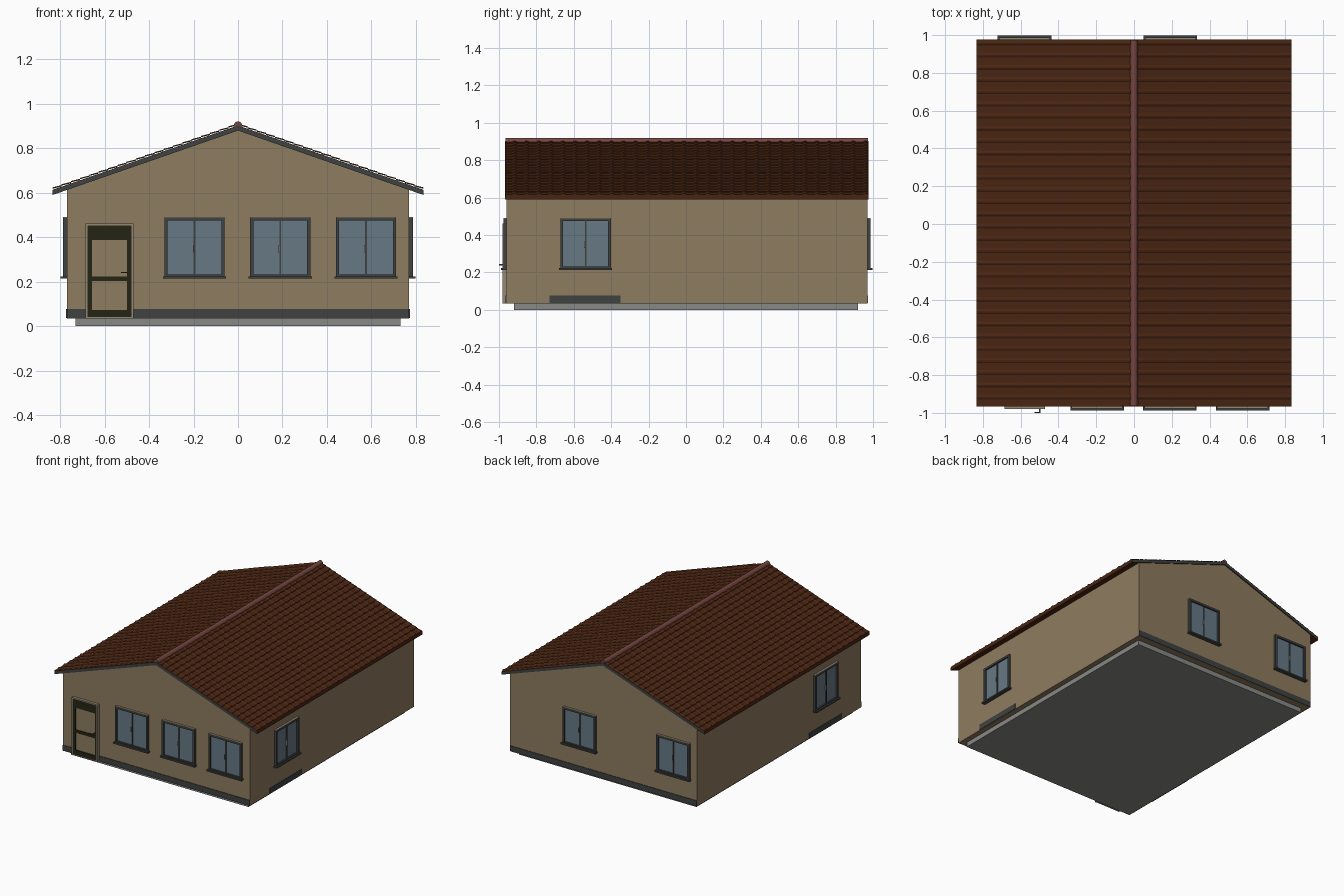
import bpy, bmesh, math
from mathutils import Matrix, Vector

if "Cube" in bpy.data.objects:
    bpy.data.objects.remove(bpy.data.objects["Cube"], do_unlink=True)


def material(name, rgb):
    m = bpy.data.materials.new(name)
    m.use_nodes = True
    m.diffuse_color = (*rgb, 1)
    m.node_tree.nodes["Principled BSDF"].inputs["Base Color"].default_value = (*rgb, 1)
    return m


WALL = material("tan plaster", (0.27, 0.20, 0.115))
SLATE = material("dark slate", (0.05, 0.055, 0.052))
GLASS = material("blue grey glass", (0.135, 0.19, 0.235))
CONCRETE = material("grey concrete", (0.25, 0.25, 0.24))
TILE = material("brown roof tile", (0.066, 0.018, 0.006))
RIDGE = material("red clay ridge", (0.18, 0.062, 0.052))
DOOR = material("dark olive door", (0.018, 0.018, 0.007))
TRIM = material("pale trim", (0.30, 0.25, 0.17))

WALL_X, FRONT, BACK = 0.77, -0.96, 0.97
EAVE_X, SLOPE, PEAK = 0.835, 0.347, 0.902


def finish(name, bm, mats, matrix=None):
    bmesh.ops.recalc_face_normals(bm, faces=bm.faces)
    mesh = bpy.data.meshes.new(name)
    bm.to_mesh(mesh)
    bm.free()
    for m in mats:
        mesh.materials.append(m)
    ob = bpy.data.objects.new(name, mesh)
    if matrix:
        ob.matrix_world = matrix
    bpy.context.collection.objects.link(ob)
    return ob


def boxes(name, parts, matrix=None):
    """Join boxes given as (material, x range, y range, z range)."""
    bm, mats = bmesh.new(), []
    for mat, *spans in parts:
        if mat not in mats:
            mats.append(mat)
        size = [b - a for a, b in spans]
        mid = Vector([(a + b) / 2 for a, b in spans])
        new = bmesh.ops.create_cube(bm, size=1, matrix=Matrix.Translation(mid) @ Matrix.Diagonal((*size, 1)))
        for f in {f for v in new["verts"] for f in v.link_faces}:
            f.material_index = mats.index(mat)
    return finish(name, bm, mats, matrix)


def prism(name, outline, y0, y1, mats, rule=None):
    """Extrude an x-z outline along y."""
    bm = bmesh.new()
    face = bm.faces.new([bm.verts.new((x, y0, z)) for x, z in outline])
    new = bmesh.ops.extrude_face_region(bm, geom=[face])["geom"]
    bmesh.ops.translate(bm, vec=(0, y1 - y0, 0), verts=[v for v in new if isinstance(v, bmesh.types.BMVert)])
    bm.normal_update()
    if rule:
        for f in bm.faces:
            f.material_index = rule(f)
    return finish(name, bm, mats)


def roof_z(x, drop=0):
    return PEAK - drop - SLOPE * abs(x)


# Base and walls
boxes("foundation", [(CONCRETE, (-0.73, 0.73), (-0.92, 0.92), (0, 0.04))])
prism("walls", [(-WALL_X, 0.035), (WALL_X, 0.035), (WALL_X, roof_z(WALL_X, 0.01)),
                (0, roof_z(0, 0.01)), (-WALL_X, roof_z(WALL_X, 0.01))], FRONT, BACK, [WALL])

# Dark skirting on the gable ends and short plates on the sides
for name, y in (("front_skirting", FRONT), ("back_skirting", BACK)):
    boxes(name, [(SLATE, (-WALL_X, WALL_X), (y - 0.004, y + 0.004), (0.036, 0.077))])
for name, x in (("left_skirting", WALL_X), ("right_skirting", -WALL_X)):
    boxes(name, [(SLATE, (x - 0.004, x + 0.004), (-0.73, -0.35), (0.036, 0.077))])

# Roof deck with slate gable edges
xs = (-EAVE_X, 0, EAVE_X)
outline = [(x, roof_z(x)) for x in xs] + [(x, roof_z(x, 0.023)) for x in reversed(xs)]
prism("roof_deck", outline, FRONT - 0.007, BACK + 0.007, [TILE, SLATE],
      lambda f: 1 if abs(f.normal.y) > 0.5 else 0)

# Rolled tiles: rounded ribs down the slope, stepped course by course
RIBS, COURSES = 30, 20
RIB_SHAPE = ((0, 0), (0.55, 0), (0.64, 0.004), (0.75, 0.006), (0.86, 0.004), (0.95, 0))


def tile_slope(name, side):
    bm = bmesh.new()
    y0, y1 = FRONT - 0.005, BACK + 0.005
    pitch = (y1 - y0) / RIBS
    profile = [(y0 + (i + t) * pitch, h) for i in range(RIBS) for t, h in RIB_SHAPE] + [(y1, 0)]
    rows = []
    for c in range(COURSES):
        for t, lift in ((0, 0.001), (1, 0.005)):
            x = EAVE_X * (c + t) / COURSES
            rows.append([bm.verts.new((side * x, y, roof_z(x) + lift + h)) for y, h in profile])
    x = EAVE_X
    rows.append([bm.verts.new((side * x, y, roof_z(x, 0.004))) for y, h in profile])
    for upper, lower in zip(rows, rows[1:]):
        for i in range(len(profile) - 1):
            loop = [upper[i], upper[i + 1], lower[i + 1], lower[i]]
            bm.faces.new(loop if side < 0 else loop[::-1])
    ob = finish(name, bm, [TILE])
    if ob.data.polygons[0].normal.z < 0:
        ob.data.flip_normals()


tile_slope("left_roof_tiles", 1)
tile_slope("right_roof_tiles", -1)

# Half-round ridge cap
arc = [(0.02 * math.cos(a), 0.898 + 0.022 * math.sin(a))
       for a in (math.pi * i / 8 for i in range(9))]
prism("ridge_cap", arc, FRONT - 0.004, BACK + 0.004, [RIDGE])


# Two-sash window; local wall plane is y = 0 and outward is -y
def window(name, matrix):
    w, z0, z1 = 0.135, 0.22, 0.49
    parts = [
        (GLASS, (-w + 0.01, w - 0.01), (-0.005, 0.01), (z0, z1 - 0.01)),
        (SLATE, (-w, w), (-0.017, 0), (z1 - 0.016, z1 - 0.003)),
        (TRIM, (-w, w), (-0.016, 0), (z1 - 0.003, z1)),
        (SLATE, (-w, w), (-0.017, 0), (z0, z0 + 0.012)),
        (SLATE, (-w - 0.007, w + 0.007), (-0.028, 0), (z0 - 0.007, z0 + 0.004)),
        (SLATE, (-0.004, 0.004), (-0.011, 0), (z0, z1 - 0.01)),
        (TRIM, (-0.008, -0.004), (-0.014, 0), (0.33, 0.365)),
    ]
    for s in (-1, 1):
        parts.append((SLATE, sorted((s * w, s * (w - 0.014))), (-0.017, 0), (z0, z1 - 0.004)))
    boxes(name, parts, matrix)


def place(x, y, turn):
    return Matrix.Translation((x, y, 0)) @ Matrix.Rotation(math.radians(turn), 4, "Z")


for i, x in enumerate((-0.195, 0.19, 0.575)):
    window(f"front_window_{i + 1}", place(x, FRONT, 0))
for i, x in enumerate((-0.58, 0.192)):
    window(f"back_window_{i + 1}", place(x, BACK, 180))
window("left_window", place(WALL_X, -0.537, 90))
window("right_window", place(-WALL_X, -0.537, -90))

# Front door: pale casing, dark stiles and rails, tan panels, lever handle
boxes("door_casing", [
    (TRIM, (-0.107, -0.096), (-0.02, 0), (0.035, 0.462)),
    (TRIM, (0.096, 0.107), (-0.02, 0), (0.035, 0.462)),
    (TRIM, (-0.107, 0.107), (-0.02, 0), (0.451, 0.462)),
    (TRIM, (-0.107, 0.107), (-0.018, 0), (0.035, 0.041)),
], place(-0.578, FRONT, 0))
boxes("door", [
    (WALL, (-0.085, 0.085), (-0.006, 0), (0.06, 0.4)),
    (DOOR, (-0.096, -0.079), (-0.012, 0), (0.041, 0.451)),
    (DOOR, (0.079, 0.096), (-0.012, 0), (0.041, 0.451)),
    (DOOR, (-0.079, 0.079), (-0.012, 0), (0.388, 0.451)),
    (DOOR, (-0.079, 0.079), (-0.012, 0), (0.202, 0.224)),
    (DOOR, (-0.079, 0.079), (-0.012, 0), (0.041, 0.073)),
], place(-0.578, FRONT, 0))
boxes("door_handle", [
    (SLATE, (0.076, 0.082), (-0.04, -0.01), (0.238, 0.244)),
    (SLATE, (0.052, 0.082), (-0.04, -0.035), (0.238, 0.244)),
], place(-0.578, FRONT, 0))
